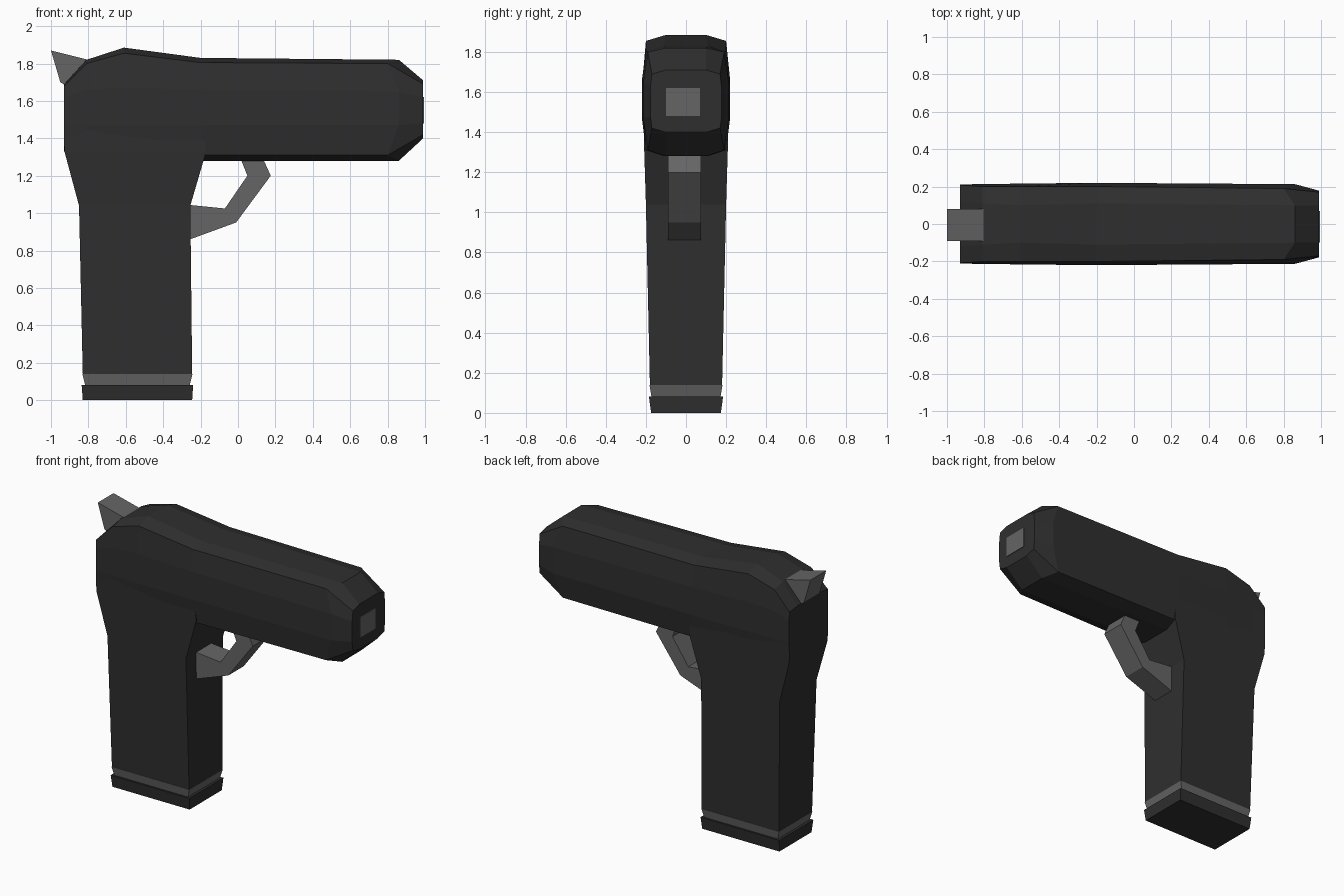
import bpy
import bmesh

cube = bpy.data.objects.get("Cube")
if cube:
    bpy.data.objects.remove(cube, do_unlink=True)


def material(name, value):
    mat = bpy.data.materials.new(name)
    mat.use_nodes = True
    color = (value, value, value, 1)
    mat.diffuse_color = color
    mat.node_tree.nodes["Principled BSDF"].inputs["Base Color"].default_value = color
    return mat


black = material("matte black", 0.028)
grey = material("mid grey", 0.13)


def loft(name, rings, mat):
    """Skin a list of equal-length rings and cap both ends."""
    bm = bmesh.new()
    rows = [[bm.verts.new(p) for p in ring] for ring in rings]
    n = len(rows[0])
    for a, b in zip(rows, rows[1:]):
        for i in range(n):
            j = (i + 1) % n
            bm.faces.new((a[i], a[j], b[j], b[i]))
    bm.faces.new(rows[0])
    bm.faces.new(rows[-1])
    bmesh.ops.recalc_face_normals(bm, faces=bm.faces)
    mesh = bpy.data.meshes.new(name)
    bm.to_mesh(mesh)
    bm.free()
    mesh.materials.append(mat)
    obj = bpy.data.objects.new(name, mesh)
    bpy.context.collection.objects.link(obj)
    return obj


def slide_ring(x, top, shoulder, high, mid, low, bottom, flat, edge, width, back=0):
    """Bevelled cross-section, mirrored across y; shoulders may sit further back."""
    half = [(x, flat, top), (x - back, edge, shoulder), (x, width, high),
            (x, width, mid), (x - back, edge, low), (x, flat, bottom)]
    return half + [(px, -y, z) for px, y, z in reversed(half)]


def box_ring(z, x0, x1, w):
    return [(x0, -w, z), (x1, -w, z), (x1, w, z), (x0, w, z)]


def prism(name, outline, y0, y1, mat):
    return loft(name, [[(x, y, z) for x, z in outline] for y in (y0, y1)], mat)


# Slide and barrel, from the rear plate to the muzzle
loft("slide", [
    slide_ring(-0.93, 1.69, 1.68, 1.62, 1.47, 1.36, 1.33, 0.12, 0.208, 0.212),
    slide_ring(-0.81, 1.82, 1.80, 1.66, 1.47, 1.33, 1.30, 0.11, 0.20, 0.213),
    slide_ring(-0.61, 1.885, 1.855, 1.67, 1.47, 1.31, 1.28, 0.10, 0.20, 0.216),
    slide_ring(-0.20, 1.83, 1.805, 1.66, 1.47, 1.31, 1.28, 0.11, 0.20, 0.22),
    slide_ring(0.86, 1.82, 1.80, 1.65, 1.47, 1.31, 1.28, 0.10, 0.19, 0.213, 0.06),
    slide_ring(0.99, 1.71, 1.69, 1.62, 1.48, 1.42, 1.40, 0.10, 0.17, 0.178),
], black)

# Grip, running up into the slide
loft("grip", [
    box_ring(0.14, -0.83, -0.245, 0.18),
    box_ring(1.04, -0.85, -0.255, 0.20),
    box_ring(1.33, -0.928, -0.17, 0.209),
    box_ring(1.47, -0.928, -0.19, 0.211),
], black)

# Band and base plate under the grip
loft("grip_band", [
    box_ring(0.08, -0.817, -0.258, 0.172),
    box_ring(0.14, -0.832, -0.243, 0.182),
], grey)
loft("base_plate", [
    box_ring(0.0, -0.83, -0.245, 0.174),
    box_ring(0.082, -0.836, -0.24, 0.185),
], black)

# Trigger guard
prism("trigger_guard", [
    (-0.27, 0.855), (-0.01, 0.95), (0.175, 1.2), (0.13, 1.30),
    (0.01, 1.30), (0.05, 1.2), (-0.07, 1.025), (-0.27, 1.045),
], -0.09, 0.075, grey)

# Hammer
prism("hammer", [
    (-1.0, 1.87), (-0.80, 1.82), (-0.90, 1.67), (-0.95, 1.70),
], -0.09, 0.08, grey)

# Square plate on the muzzle
prism("muzzle_plate", [
    (0.985, 1.48), (0.994, 1.48), (0.994, 1.62), (0.985, 1.62),
], -0.1, 0.07, grey)
